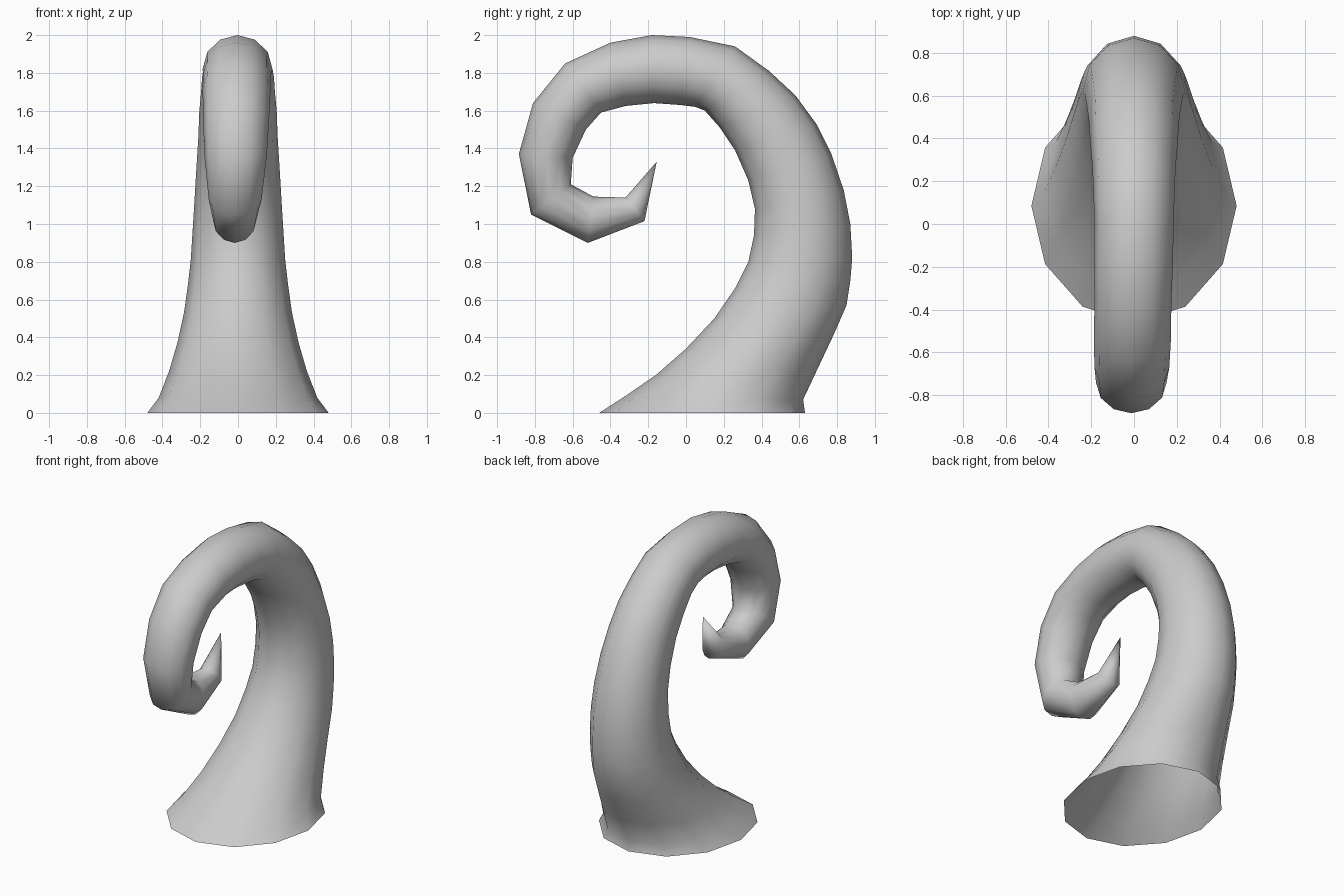
import bpy
import bmesh
import math
from mathutils import Vector

SIDES = 12

default_cube = bpy.data.objects.get("Cube")
if default_cube:
    bpy.data.objects.remove(default_cube, do_unlink=True)


def make_material(name, colour):
    material = bpy.data.materials.new(name)
    material.use_nodes = True
    material.diffuse_color = colour
    material.node_tree.nodes["Principled BSDF"].inputs["Base Color"].default_value = colour
    return material


# Cross-sections from base to curl:
# inner edge (y, z), outer edge (y, z), half width
sections = [
    ((-.46, 0), (.63, 0), .48),
    ((-.32, .09), (.62, .07), .42),
    ((-.16, .2), (.7, .24), .365),
    ((0, .34), (.78, .41), .32),
    ((.15, .5), (.85, .57), .285),
    ((.26, .66), (.87, .7), .265),
    ((.33, .8), (.88, .82), .25),
    ((.36, .94), (.87, 1), .24),
    ((.365, 1.08), (.835, 1.18), .23),
    ((.33, 1.23), (.77, 1.37), .22),
    ((.26, 1.39), (.69, 1.53), .21),
    ((.18, 1.51), (.58, 1.68), .205),
    ((.1, 1.6), (.44, 1.81), .195),
    ((.05, 1.62), (.26, 1.94), .19),
    ((-.03, 1.63), (.02, 1.99), .185),
    ((-.17, 1.64), (-.18, 2), .185),
    ((-.32, 1.625), (-.4, 1.96), .18),
    ((-.45, 1.59), (-.64, 1.85), .18),
    ((-.53, 1.5), (-.81, 1.64), .175),
    ((-.6, 1.35), (-.885, 1.37), .165),
    ((-.61, 1.21), (-.82, 1.05), .14),
    ((-.49, 1.145), (-.52, .9), .115),
    ((-.32, 1.14), (-.22, 1.015), .075),
]
tip_position = Vector((-.02, -.155, 1.33))


def add_ring(bm, inner, outer, half_width, shift):
    """Elliptical ring spanning the inner and outer edge of the tentacle."""
    a = Vector((shift, *inner))
    b = Vector((shift, *outer))
    centre, reach = (a + b) / 2, (a - b) / 2
    ring = []
    for i in range(SIDES):
        angle = math.tau * i / SIDES
        side = Vector((half_width * math.sin(angle), 0, 0))
        ring.append(bm.verts.new(centre + reach * math.cos(angle) + side))
    return ring


# Curled tentacle, open underneath, leaning slightly sideways at the curl
bm = bmesh.new()
rings = []
for index, (inner, outer, half_width) in enumerate(sections):
    lean = max(0, index - 14) / (len(sections) - 15)
    rings.append(add_ring(bm, inner, outer, half_width, -.02 * lean))

for lower, upper in zip(rings, rings[1:]):
    for i in range(SIDES):
        j = (i + 1) % SIDES
        bm.faces.new((lower[i], lower[j], upper[j], upper[i]))

# Pointed tip
tip = bm.verts.new(tip_position)
for i in range(SIDES):
    bm.faces.new((rings[-1][i], rings[-1][(i + 1) % SIDES], tip))

bmesh.ops.recalc_face_normals(bm, faces=bm.faces)
mesh = bpy.data.meshes.new("tentacle")
bm.to_mesh(mesh)
bm.free()

tentacle = bpy.data.objects.new("tentacle", mesh)
bpy.context.collection.objects.link(tentacle)
mesh.materials.append(make_material("light grey skin", (.6, .6, .6, 1)))

# Smooth skin
bpy.ops.object.select_all(action="DESELECT")
tentacle.select_set(True)
bpy.context.view_layer.objects.active = tentacle
bpy.ops.object.shade_smooth_by_angle(angle=math.radians(75))
